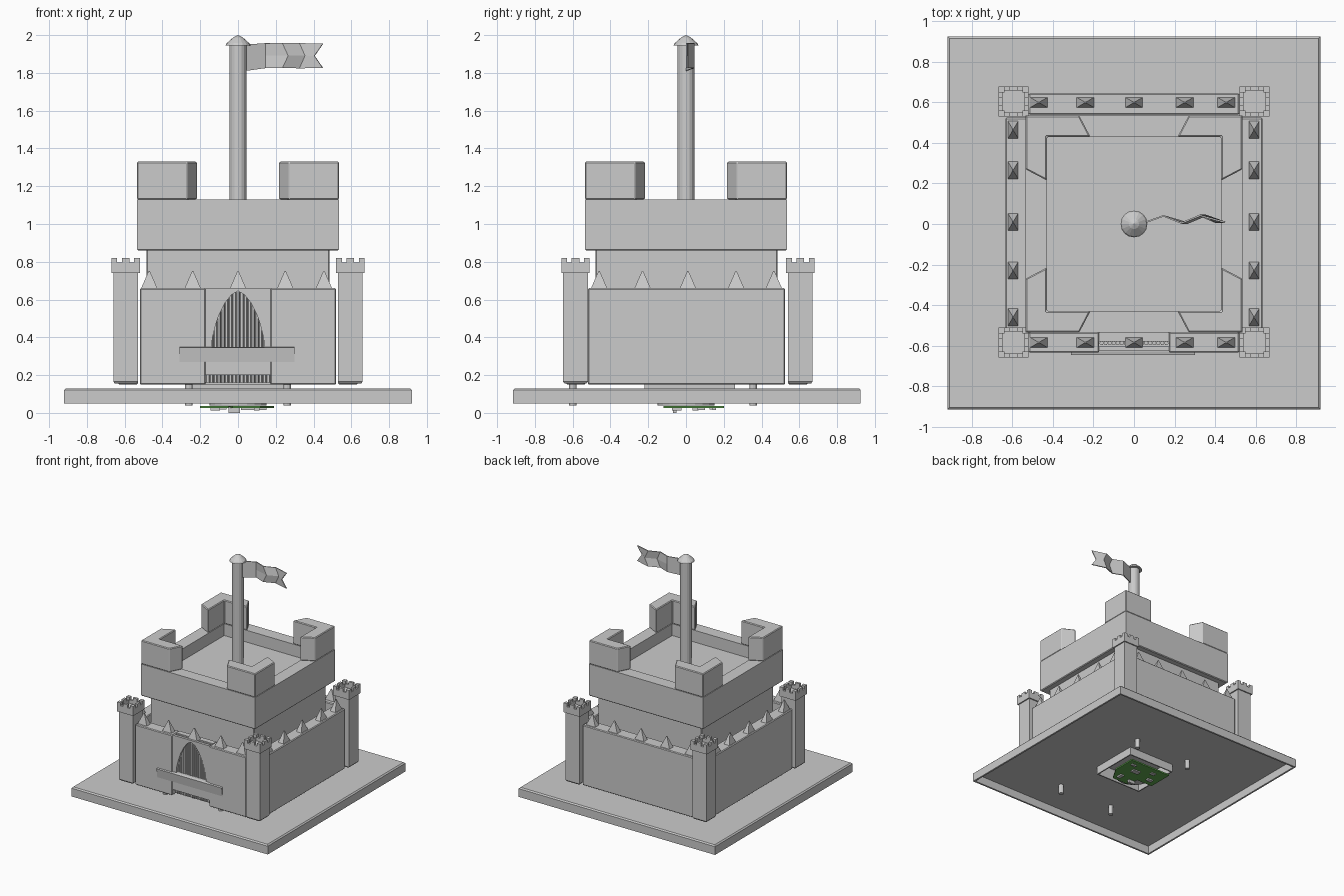
import bpy, bmesh, math
from mathutils import Matrix, Vector

if "Cube" in bpy.data.objects:
    bpy.data.objects.remove(bpy.data.objects["Cube"])


def finish(name, bm, bevel=0.0):
    bmesh.ops.recalc_face_normals(bm, faces=bm.faces)
    me = bpy.data.meshes.new(name)
    bm.to_mesh(me)
    bm.free()
    ob = bpy.data.objects.new(name, me)
    bpy.context.collection.objects.link(ob)
    if bevel:
        m = ob.modifiers.new("bevel", 'BEVEL')
        m.width, m.segments, m.limit_method = bevel, 1, 'ANGLE'
    return ob


def rings(name, levels, closed=False, bevel=0.0):
    """Bridge rectangles (x0, x1, y0, y1, z); cap the ends or close the loop."""
    bm = bmesh.new()
    loops = [[bm.verts.new(p) for p in ((a, c, z), (b, c, z), (b, d, z), (a, d, z))]
             for a, b, c, d, z in levels]
    n = len(loops)
    for i in range(n if closed else n - 1):
        l, m = loops[i], loops[(i + 1) % n]
        for k in range(4):
            bm.faces.new((l[k], l[(k + 1) % 4], m[(k + 1) % 4], m[k]))
    if not closed:
        bm.faces.new(loops[0])
        bm.faces.new(loops[-1])
    return finish(name, bm, bevel)


def box(name, x0, x1, y0, y1, z0, z1, bevel=0.0):
    return rings(name, [(x0, x1, y0, y1, z0), (x0, x1, y0, y1, z1)], bevel=bevel)


def prism(name, pts, a, b, axis='z', bevel=0.0):
    """Extrude a polygon: xy along z, xz along y, or yz along x."""
    place = {'z': lambda p, t: (p[0], p[1], t), 'y': lambda p, t: (p[0], t, p[1]),
             'x': lambda p, t: (t, p[0], p[1])}[axis]
    bm = bmesh.new()
    lo = [bm.verts.new(place(p, a)) for p in pts]
    hi = [bm.verts.new(place(p, b)) for p in pts]
    bm.faces.new(lo)
    bm.faces.new(hi)
    n = len(pts)
    for i in range(n):
        bm.faces.new((lo[i], lo[(i + 1) % n], hi[(i + 1) % n], hi[i]))
    return finish(name, bm, bevel)


def lathe(name, profile, x=0, y=0, sides=16):
    bm = bmesh.new()
    vs = [bm.verts.new((r, 0, z)) for r, z in profile]
    edges = [bm.edges.new(e) for e in zip(vs, vs[1:])]
    bmesh.ops.spin(bm, geom=vs + edges, cent=(0, 0, 0), axis=(0, 0, 1),
                   angle=2 * math.pi, steps=sides)
    bmesh.ops.remove_doubles(bm, verts=bm.verts, dist=0.0005)
    bmesh.ops.translate(bm, verts=bm.verts, vec=(x, y, 0))
    return finish(name, bm)


# base plate: hollow underneath, with a shaft in the middle
HX0, HX1, HY0, HY1 = -0.21, 0.23, -0.19, 0.23
rings("base_plate", [
    (HX0, HX1, HY0, HY1, .13), (-.91, .91, -.905, .915, .13), (-.92, .92, -.915, .925, .12),
    (-.92, .92, -.915, .925, .05), (-.905, .905, -.9, .91, .05),
    (-.905, .905, -.9, .91, .118), (HX0, HX1, HY0, HY1, .118)], closed=True)
rings("shaft_lining", [
    (HX0 - .03, HX1 + .03, HY0 - .03, HY1 + .03, .15),
    (HX0 - .03, HX1 + .03, HY0 - .03, HY1 + .03, .13),
    (HX0, HX1, HY0, HY1, .13), (HX0, HX1, HY0, HY1, .05), (HX0 + .01, HX1 - .01, HY0 + .01, HY1 - .01, .05),
    (HX0 + .01, HX1 - .01, HY0 + .01, HY1 - .01, .15)], closed=True)

# four fixing pins
for x in (-.26, .26):
    for y in (-.6, .355):
        lathe("fixing_pin", [(0, .04), (.02, .04), (.02, .16), (0, .16)], x, y, 12)

# mechanism under the plate
green = bpy.data.materials.new("green_board")
green.diffuse_color = (.12, .4, .08, 1)
green.use_nodes = True
green.node_tree.nodes["Principled BSDF"].inputs["Base Color"].default_value = green.diffuse_color
board = prism("circuit_board", [(-.2, -.02), (-.05, -.02), (-.03, -.12), (.12, -.12),
                                (.19, .0), (.19, .2), (-.2, .2)], .025, .037)
board.data.materials.append(green)
lathe("mechanism_disc", [(0, .038), (.15, .038), (.15, .06), (0, .06)], 0, 0, 20)
for x, y, w, d, z in ((-.12, .05, .05, .03, .012), (.05, .08, .07, .04, .015),
                      (.1, -.05, .03, .05, .012), (-.02, -.06, .06, .02, 0),
                      (-.08, .14, .04, .03, .017), (.13, .15, .04, .02, .014)):
    box("board_component", x - w / 2, x + w / 2, y - d / 2, y + d / 2, z, .03)

# inner keep
box("inner_keep", -.485, .485, -.48, .485, .15, .87, .006)

# overhanging battlement with sunken floor and four corner merlons
rings("battlement_block", [
    (-.529, .529, -.529, .529, .86), (-.535, .535, -.535, .535, .866),
    (-.535, .535, -.535, .535, 1.13), (-.43, .43, -.43, .43, 1.13),
    (-.43, .43, -.43, .43, 1.03)])
L = [(.27, .535), (.535, .535), (.535, .27), (.43, .215), (.43, .43), (.215, .43)]
for k in range(4):
    r = Matrix.Rotation(k * math.pi / 2, 2)
    prism("corner_merlon", [tuple(r @ Vector(p)) for p in L], 1.13, 1.33, bevel=.006)

# flagpole and cap
lathe("flagpole", [(0, 1.02), (.06, 1.02), (.06, 1.05), (.045, 1.07), (.045, 1.95), (0, 1.95)])
lathe("flagpole_cap", [(0, 1.945), (.066, 1.945), (.06, 1.957), (.025, 1.988), (0, 2.0)])

# folded swallowtail flag: (edge x, middle x, y, bottom z, top z)
cols = [(.035, .035, .0, 1.81, 1.95), (.145, .145, .04, 1.825, 1.957),
        (.235, .265, .005, 1.825, 1.957), (.325, .355, .042, 1.825, 1.957),
        (.45, .405, .008, 1.825, 1.955)]
bm = bmesh.new()
grid = [[bm.verts.new(p) for p in ((e, y, b), (m, y, (b + t) / 2), (e, y, t))]
        for e, m, y, b, t in cols]
for c, d in zip(grid, grid[1:]):
    for k in range(2):
        bm.faces.new((c[k], d[k], d[k + 1], c[k + 1]))
flag = finish("flag", bm)
sol = flag.modifiers.new("thickness", 'SOLIDIFY')
sol.thickness, sol.offset = .008, 0

# curtain walls
TOP = .66
box("back_wall", -.52, .52, .54, .645, .15, TOP, .006)
for s in (-1, 1):
    a, b = sorted((s * .53, s * .635))
    box("side_wall", a, b, -.52, .525, .15, TOP, .006)
    a, b = sorted((s * .172, s * .52))
    box("front_wall", a, b, -.635, -.535, .15, TOP, .006)

# gatehouse panel with pointed arch, made of two mirrored halves
arch = [(.14, .35), (.135, .4), (.12, .46), (.1, .52), (.07, .58), (.035, .625), (0, .645)]
for s in (-1, 1):
    pts = [(0, TOP), (.172, TOP), (.172, .35)] + arch
    prism("gate_arch", [(s * x, z) for x, z in pts], -.628, -.605, 'y')
box("gate_sill", -.172, .172, -.63, -.605, .2, .35)
box("gate_backing", -.172, .172, -.58, -.535, .15, TOP)

# portcullis bars
for i in range(17):
    lathe("portcullis_bar", [(0, .16), (.011, .16), (.011, .65), (0, .65)],
          -.16 + i * .02, -.588, 6)

# sloped ledge across the gate
prism("gate_ledge", [(-.63, .35), (-.648, .345), (-.637, .27), (-.63, .27)], -.31, .3, 'x')


# wall spikes
def spike(x, y, hx, hy):
    bm = bmesh.new()
    base = [bm.verts.new((x + i * hx, y + j * hy, TOP - .003))
            for i, j in ((-1, -1), (1, -1), (1, 1), (-1, 1))]
    tip = [bm.verts.new((x + i * hx * .08, y + j * hy * .08, .75))
           for i, j in ((-1, -1), (1, -1), (1, 1), (-1, 1))]
    for k in range(4):
        bm.faces.new((base[k], base[(k + 1) % 4], tip[(k + 1) % 4], tip[k]))
    bm.faces.new(base)
    bm.faces.new(tip)
    finish("wall_spike", bm)


for t in (-.47, -.24, 0, .25, .455):
    spike(t, -.585, .044, .026)
    spike(t, .6, .044, .026)
for t in (-.46, -.23, .01, .265, .465):
    spike(-.597, t, .026, .044)
    spike(.593, t, .026, .044)

# corner towers with small crenellated crowns
for cx in (-.595, .595):
    for cy in (-.585, .605):
        def sq(h, z):
            return (cx - h, cx + h, cy - h, cy + h, z)
        rings("corner_tower", [sq(.057, .155), sq(.065, .165), sq(.065, .745)])
        rings("tower_crown", [sq(.075, .74), sq(.075, .795), sq(.055, .795), sq(.055, .765)])
        for i in (-1, 0, 1):
            for j in (-1, 0, 1):
                if i or j:
                    # keep the merlons flush with the outer crown faces
                    wx, wy = (.02 if i == 0 else .01), (.02 if j == 0 else .01)
                    if i and j:
                        wx = wy = .015
                    mx, my = cx + i * (.075 - wx), cy + j * (.075 - wy)
                    box("crown_merlon", mx - wx, mx + wx, my - wy, my + wy, .795, .82)
